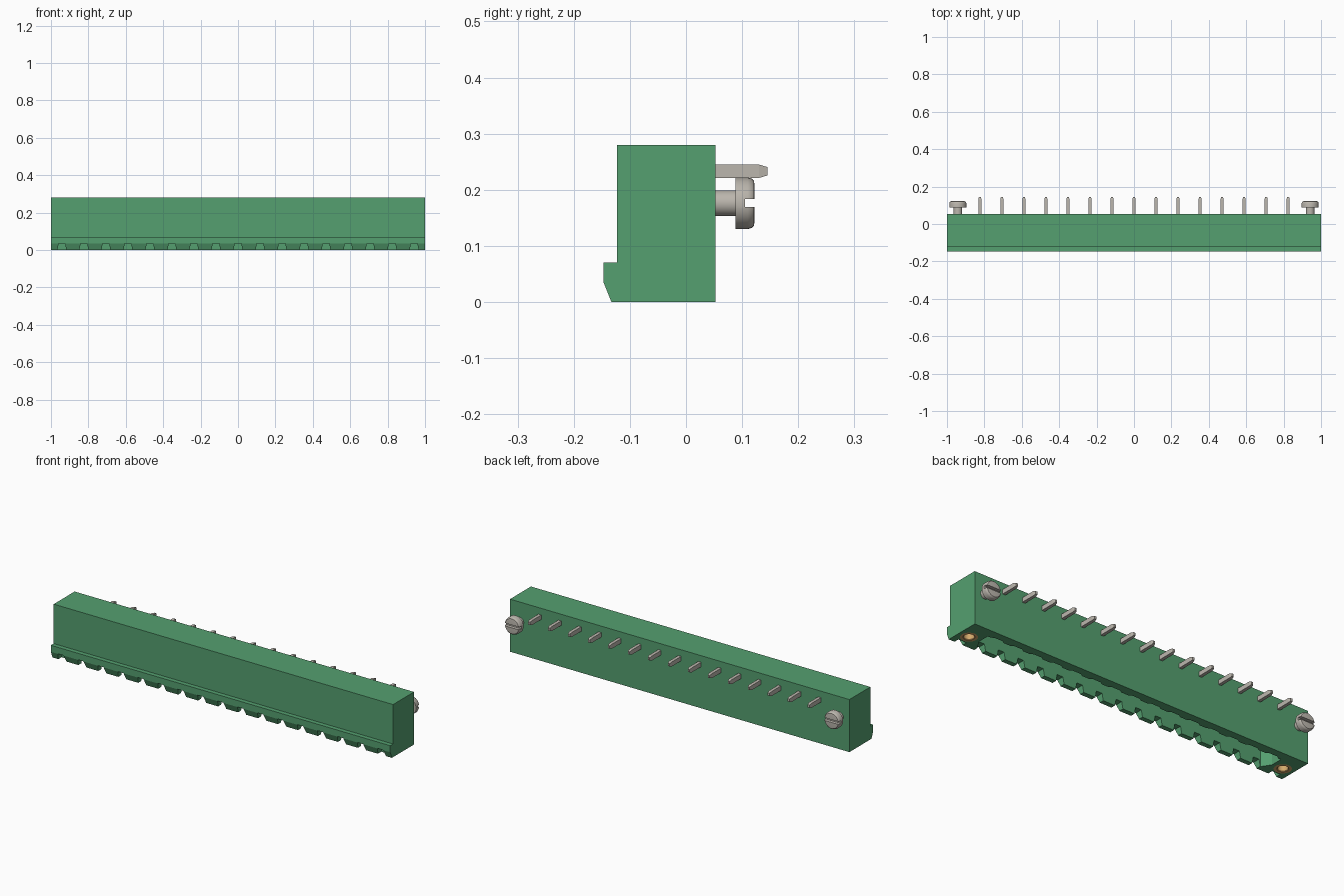
import bpy
import bmesh
import math
from mathutils import Matrix, Vector

old = bpy.data.objects.get("Cube")
if old:
    bpy.data.objects.remove(old, do_unlink=True)

PITCH = 0.1177
END_X = 8 * PITCH          # screw and insert position
PIN_XS = [i * PITCH for i in range(-7, 8)]
NOTCH_XS = [i * PITCH for i in range(-8, 9)]


def material(name, rgb, metallic=0.0):
    m = bpy.data.materials.new(name)
    m.use_nodes = True
    m.diffuse_color = (*rgb, 1)
    m.node_tree.nodes["Principled BSDF"].inputs["Base Color"].default_value = (*rgb, 1)
    return m


GREEN = material("green plastic", (0.09, 0.35, 0.16))
STEEL = material("tinned steel", (0.50, 0.47, 0.42))
BRASS = material("brass", (0.66, 0.40, 0.15))


def finish(name, bm, mat):
    bmesh.ops.recalc_face_normals(bm, faces=bm.faces)
    mesh = bpy.data.meshes.new(name)
    bm.to_mesh(mesh)
    bm.free()
    mesh.materials.append(mat)
    ob = bpy.data.objects.new(name, mesh)
    bpy.context.collection.objects.link(ob)
    return ob


def prism(bm, outline, offset):
    """Close an outline of 3D points and sweep it by an offset."""
    base = bm.faces.new([bm.verts.new(p) for p in outline])
    swept = bmesh.ops.extrude_face_region(bm, geom=[base], use_keep_orig=True)
    verts = [g for g in swept["geom"] if isinstance(g, bmesh.types.BMVert)]
    bmesh.ops.translate(bm, verts=verts, vec=Vector(offset))


def box(bm, lo, hi):
    lo, hi = Vector(lo), Vector(hi)
    mat = Matrix.Translation((lo + hi) / 2) @ Matrix.Diagonal((*(hi - lo), 1))
    bmesh.ops.create_cube(bm, size=1, matrix=mat)


def lathe(bm, profile, steps=32):
    """Spin (radius, height) points round the z axis."""
    verts = [bm.verts.new((r, 0, h)) for r, h in profile]
    edges = [bm.edges.new(pair) for pair in zip(verts, verts[1:])]
    bmesh.ops.spin(bm, geom=verts + edges, cent=(0, 0, 0), axis=(0, 0, 1),
                   angle=math.tau, steps=steps, use_duplicate=False)
    bmesh.ops.remove_doubles(bm, verts=bm.verts, dist=0.00005)


def activate(ob):
    bpy.ops.object.select_all(action='DESELECT')
    ob.select_set(True)
    bpy.context.view_layer.objects.active = ob


def cut(ob, cutter):
    mod = ob.modifiers.new("cut", 'BOOLEAN')
    mod.operation = 'DIFFERENCE'
    mod.solver = 'EXACT'
    mod.object = cutter
    cutter.hide_render = True
    activate(ob)
    bpy.ops.object.modifier_apply(modifier=mod.name)
    bpy.data.objects.remove(cutter, do_unlink=True)


def smooth(ob):
    activate(ob)
    bpy.ops.object.shade_smooth_by_angle(angle=math.radians(35))


# Housing: side profile swept along the length
side = [(-0.147, 0.07), (-0.147, 0.035), (-0.133, 0), (0.053, 0),
        (0.053, 0.28), (-0.123, 0.28), (-0.123, 0.07)]
bm = bmesh.new()
prism(bm, [(-1, y, z) for y, z in side], (2, 0, 0))
housing = finish("housing", bm, GREEN)

# Socket cavity, open underneath, with a scalloped rear wall
outline = [(-0.85, -0.108), (0.85, -0.108), (0.88, -0.06), (0.88, 0.003)]
for x in reversed(PIN_XS):
    outline += [(x + 0.038, 0.003), (x + 0.024, 0.013),
                (x - 0.024, 0.013), (x - 0.038, 0.003)]
outline += [(-0.88, 0.003), (-0.88, -0.06)]
bm = bmesh.new()
prism(bm, [(x, y, -0.05) for x, y in outline], (0, 0, 0.24))
cut(housing, finish("cavity_cutter", bm, GREEN))

# Tapered notches through the front lip
bm = bmesh.new()
for x in NOTCH_XS:
    prism(bm, [(x - 0.026, -0.2, -0.01), (x + 0.026, -0.2, -0.01),
               (x + 0.017, -0.2, 0.036), (x - 0.017, -0.2, 0.036)], (0, 0.095, 0))
cut(housing, finish("notch_cutter", bm, GREEN))

# Bores for the threaded inserts
bm = bmesh.new()
for s in (-1, 1):
    bmesh.ops.create_cone(bm, cap_ends=True, segments=32, radius1=0.042, radius2=0.042,
                          depth=0.3, matrix=Matrix.Translation((s * END_X, -0.058, 0)))
cut(housing, finish("bore_cutter", bm, GREEN))

# Contact pins: tapered tail at the back, bent down into the socket
bm = bmesh.new()
W = 0.0085
for x in PIN_XS:
    box(bm, (x - W, -0.067, 0.221), (x + W, 0.13, 0.245))
    box(bm, (x - W, -0.067, 0.06), (x + W, -0.043, 0.221))
    tip = Matrix.Translation((x, 0.1375, 0.233)) @ Matrix.Rotation(-math.pi / 2, 4, 'X')
    tip = tip @ Matrix.Diagonal((W * 2, 0.024, 1, 1)) @ Matrix.Rotation(math.pi / 4, 4, 'Z')
    r = math.sqrt(0.5)
    bmesh.ops.create_cone(bm, cap_ends=True, segments=4, radius1=r, radius2=r * 0.62,
                          depth=0.015, matrix=tip)
finish("contact_pins", bm, STEEL)

# Slotted screws on the back and threaded inserts underneath
screw_profile = [(0, 0), (0.023, 0), (0.023, 0.045), (0.046, 0.045), (0.046, 0.067),
                 (0.044, 0.074), (0.040, 0.078), (0.034, 0.079), (0, 0.079)]
insert_profile = [(0.025, 0.12), (0.025, 0.003), (0.028, 0), (0.042, 0),
                  (0.042, 0.12), (0, 0.12)]
for label, s in (("right", -1), ("left", 1)):
    bm = bmesh.new()
    lathe(bm, screw_profile)
    place = Matrix.Translation((s * END_X, 0.043, 0.176)) @ Matrix.Rotation(-math.pi / 2, 4, 'X')
    bmesh.ops.transform(bm, matrix=place, verts=bm.verts)
    screw = finish(label + "_screw", bm, STEEL)
    bm = bmesh.new()
    box(bm, (s * END_X - 0.06, 0.105, 0.169), (s * END_X + 0.06, 0.14, 0.184))
    cut(screw, finish("slot_cutter", bm, STEEL))
    smooth(screw)

    bm = bmesh.new()
    lathe(bm, insert_profile)
    bmesh.ops.translate(bm, verts=bm.verts, vec=(s * END_X, -0.058, 0))
    smooth(finish(label + "_threaded_insert", bm, BRASS))
